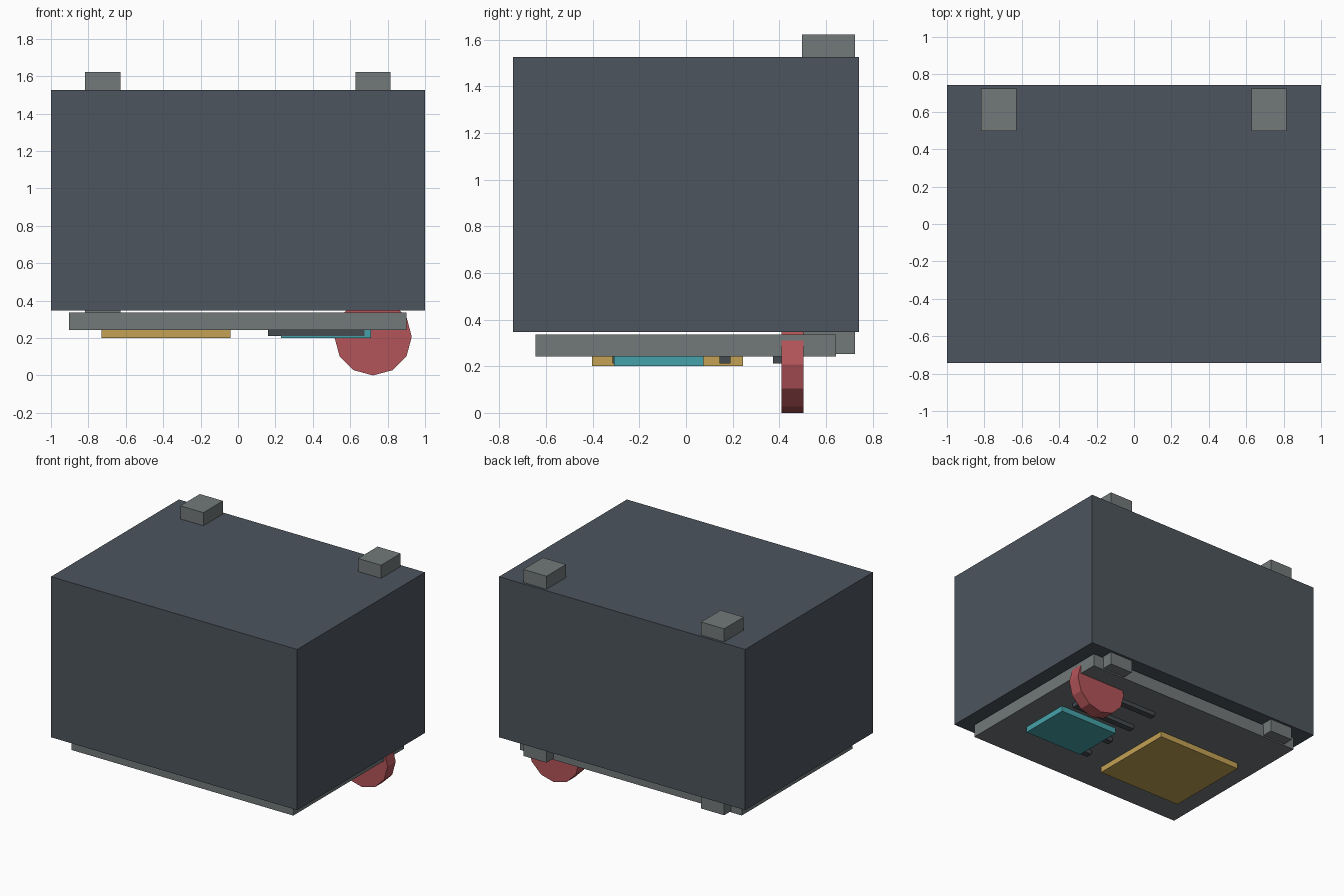
import bpy, math

if "Cube" in bpy.data.objects:
    bpy.data.objects.remove(bpy.data.objects["Cube"])


def material(name, rgb):
    m = bpy.data.materials.new(name)
    m.diffuse_color = (*rgb, 1)
    m.use_nodes = True
    m.node_tree.nodes["Principled BSDF"].inputs["Base Color"].default_value = m.diffuse_color
    return m


slate = material("slate", (0.075, 0.09, 0.11))
gold = material("gold", (0.55, 0.36, 0.09))
teal = material("teal", (0.06, 0.36, 0.40))
red = material("red", (0.45, 0.09, 0.10))
grey = material("grey", (0.17, 0.19, 0.195))
dark = material("dark", (0.06, 0.07, 0.08))


def block(name, x, y, z, mat):
    """Box from (min, max) ranges on each axis."""
    bpy.ops.mesh.primitive_cube_add(size=1, location=[sum(r) / 2 for r in (x, y, z)])
    ob = bpy.context.object
    ob.name = name
    ob.scale = [r[1] - r[0] for r in (x, y, z)]
    bpy.ops.object.transform_apply(location=False, rotation=False, scale=True)
    ob.data.materials.append(mat)
    return ob


# Main housing and the slightly separated plate underneath
block("housing", (-1, 1), (-0.742, 0.742), (0.346, 1.526), slate)
block("base_plate", (-0.903, 0.901), (-0.645, 0.642), (0.242, 0.337), grey)

# Rear lugs, a pair on top and a pair below
for side, cx in (("left", -0.723), ("right", 0.721)):
    for level, z in (("upper", (1.526, 1.622)), ("lower", (0.252, 0.346))):
        block(f"{level}_{side}_lug", (cx - 0.094, cx + 0.094), (0.497, 0.724), z, grey)

# Coloured panels on the underside
block("gold_panel", (-0.73, -0.04), (-0.402, 0.245), (0.2, 0.242), gold)
block("teal_panel", (0.23, 0.712), (-0.308, 0.075), (0.2, 0.242), teal)

# Row of four vent bars, partly covered by the teal panel
for i in range(4):
    cy = 0.396 - 0.229 * i
    block(f"vent_bar_{i + 1}", (0.16, 0.675), (cy - 0.023, cy + 0.023), (0.211, 0.242), dark)

# Twelve-sided wheel standing on the ground
bpy.ops.mesh.primitive_cylinder_add(vertices=12, radius=0.207, depth=0.094,
                                    location=(0.722, 0.457, 0.207),
                                    rotation=(math.pi / 2, 0, 0))
wheel = bpy.context.object
wheel.name = "wheel"
wheel.data.materials.append(red)
